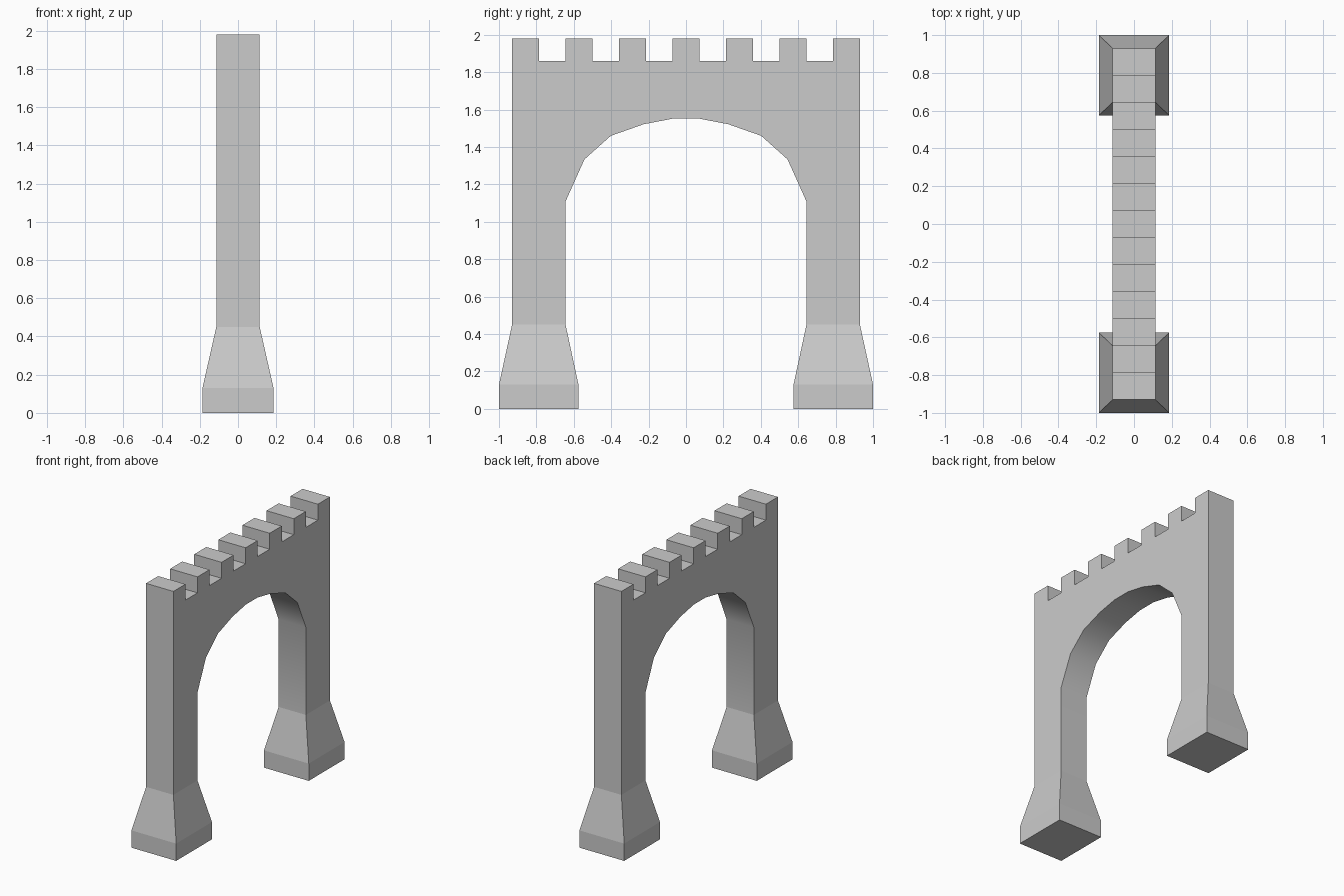
import bpy, bmesh
from mathutils import Vector

if "Cube" in bpy.data.objects:
    bpy.data.objects.remove(bpy.data.objects["Cube"])

HALF_X = 0.1135          # half thickness of the wall
END, INNER = 0.93, 0.644  # outer and inner y of each pillar
FOOT_TOP, FOOT_MID = 0.45, 0.13
NOTCH_Z, TOP_Z = 1.86, 1.98
SEGMENTS = 13            # alternating merlons and gaps

# Arch opening, right half, from pillar foot to crown
half_arch = [(INNER, FOOT_TOP), (INNER, 1.109), (0.543, 1.334),
             (0.402, 1.46), (0.226, 1.522), (0.07, 1.552)]
arch = half_arch + [(-y, z) for y, z in reversed(half_arch)]

# Battlements, left to right
step = 2 * END / SEGMENTS
battlements = []
for i in range(SEGMENTS):
    z = TOP_Z if i % 2 == 0 else NOTCH_Z
    battlements += [(-END + i * step, z), (-END + (i + 1) * step, z)]

outline = arch + [(-END, FOOT_TOP)] + battlements + [(END, FOOT_TOP)]

# Wall: extrude the outline through its thickness
bm = bmesh.new()
profile = bm.faces.new([bm.verts.new((-HALF_X, y, z)) for y, z in outline])
ext = bmesh.ops.extrude_face_region(bm, geom=[profile], use_keep_orig=True)
bmesh.ops.translate(bm, vec=(2 * HALF_X, 0, 0),
                    verts=[g for g in ext["geom"] if isinstance(g, bmesh.types.BMVert)])
bmesh.ops.recalc_face_normals(bm, faces=bm.faces)

# Rounded shading on the underside of the arch only
for f in bm.faces:
    c = f.calc_center_median()
    f.smooth = (abs(f.normal.x) < 0.5 and abs(c.y) < INNER + 0.01
                and FOOT_TOP + 0.01 < c.z < 1.6)


# Feet: pull each pillar bottom down into a flare, then a straight plinth
def pull_down(face, z, half_x, y0, y1):
    center = face.calc_center_median()
    new = bmesh.ops.extrude_discrete_faces(bm, faces=[face])["faces"][0]
    for v in new.verts:
        v.co = Vector((half_x if v.co.x > 0 else -half_x,
                       y1 if v.co.y > center.y else y0, z))
    return new


bottoms = [f for f in bm.faces
           if all(abs(v.co.z - FOOT_TOP) < 1e-4 for v in f.verts)]
for face in bottoms:
    side = 1 if face.calc_center_median().y > 0 else -1
    y0, y1 = sorted((side * 0.575, side * 1.0))
    face = pull_down(face, FOOT_MID, 0.186, y0, y1)
    pull_down(face, 0.0, 0.186, y0, y1)

bmesh.ops.recalc_face_normals(bm, faces=bm.faces)
mesh = bpy.data.meshes.new("battlement_archway")
bm.to_mesh(mesh)
bm.free()
obj = bpy.data.objects.new("battlement_archway", mesh)
bpy.context.collection.objects.link(obj)
